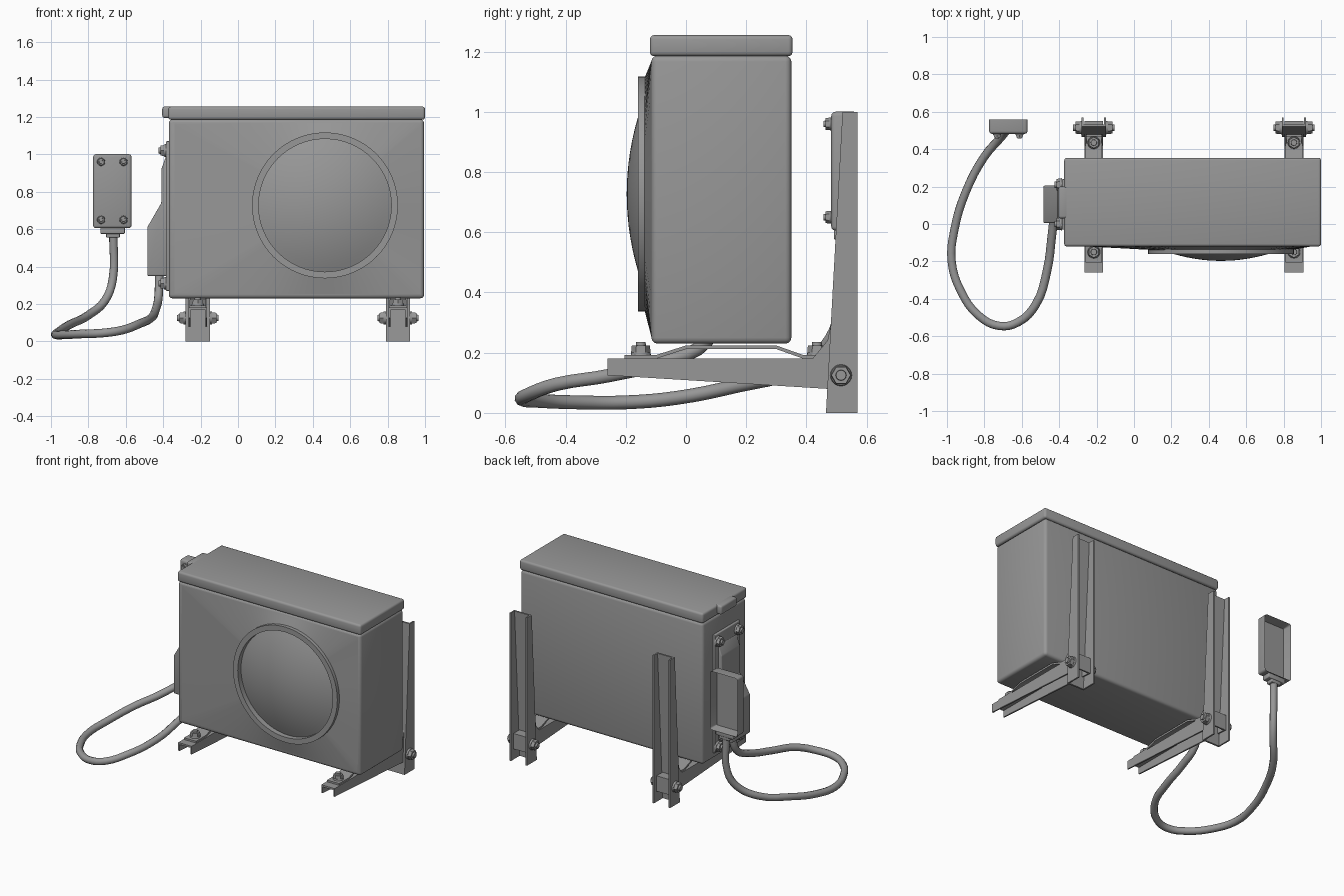
import bpy, bmesh, math
from mathutils import Matrix, Vector

if "Cube" in bpy.data.objects:
    bpy.data.objects.remove(bpy.data.objects["Cube"])

grey = bpy.data.materials.new("mid grey")
grey.use_nodes = True
COLOUR = (0.31, 0.31, 0.31, 1)
grey.diffuse_color = COLOUR
grey.node_tree.nodes["Principled BSDF"].inputs["Base Color"].default_value = COLOUR


def finish(name, bm, bevel=0, segments=3):
    """Turn a bmesh into an object, with optional rounded edges."""
    bmesh.ops.recalc_face_normals(bm, faces=bm.faces)
    if bevel:
        bmesh.ops.bevel(bm, geom=bm.edges[:], offset=bevel, segments=segments,
                        profile=0.5, affect='EDGES', clamp_overlap=True)
    mesh = bpy.data.meshes.new(name)
    bm.to_mesh(mesh)
    bm.free()
    mesh.materials.append(grey)
    mesh.shade_smooth()
    mesh.set_sharp_from_angle(angle=math.radians(35))
    obj = bpy.data.objects.new(name, mesh)
    bpy.context.scene.collection.objects.link(obj)
    return obj


def prism(name, outline, axis, lo, hi, bevel=0):
    """Extrude an outline along x (points are y, z) or y (points are x, z)."""
    bm = bmesh.new()

    def put(a, b, t):
        return bm.verts.new((t, a, b) if axis == 'x' else (a, t, b))
    face = bm.faces.new([put(a, b, lo) for a, b in outline])
    new = bmesh.ops.extrude_face_region(bm, geom=[face])["geom"]
    shift = Vector((hi - lo, 0, 0) if axis == 'x' else (0, hi - lo, 0))
    bmesh.ops.translate(bm, vec=shift, verts=[v for v in new if isinstance(v, bmesh.types.BMVert)])
    return finish(name, bm, bevel)


def box(name, x, y, z, bevel=0):
    outline = [(x[0], z[0]), (x[1], z[0]), (x[1], z[1]), (x[0], z[1])]
    return prism(name, outline, 'y', y[0], y[1], bevel)


def lathe(name, profile, centre, steps=64):
    """Spin (radius, y) points round the y axis through a centre."""
    bm = bmesh.new()
    verts = [bm.verts.new((r, y, 0)) for r, y in profile]
    edges = [bm.edges.new(pair) for pair in zip(verts, verts[1:])]
    bmesh.ops.spin(bm, geom=verts + edges, cent=(0, 0, 0), axis=(0, 1, 0),
                   angle=math.tau, steps=steps, use_duplicate=False)
    bmesh.ops.remove_doubles(bm, verts=bm.verts, dist=0.0005)
    bmesh.ops.translate(bm, vec=centre, verts=bm.verts)
    return finish(name, bm)


def bolt(name, base, direction, radius=0.033, height=0.045):
    """Round washer, hexagonal head and small stud."""
    bm = bmesh.new()
    start = 0
    for r, h, n in ((1.0, 0.25, 20), (0.95, 0.75, 6), (0.5, 1.0, 12)):
        top = height * h
        bmesh.ops.create_cone(bm, cap_ends=True, segments=n, radius1=radius * r,
                              radius2=radius * r * 0.93, depth=top - start,
                              matrix=Matrix.Translation((0, 0, (start + top) / 2)))
        start = top
    turn = Vector((0, 0, 1)).rotation_difference(Vector(direction)).to_matrix().to_4x4()
    bm.transform(Matrix.Translation(base) @ turn)
    return finish(name, bm)


# Casing and lid
box("casing", (-0.37, 0.995), (-0.115, 0.35), (0.23, 1.187), 0.02)
box("lid", (-0.373, 1.0), (-0.12, 0.354), (1.185, 1.255), 0.014)
box("lid_tab", (-0.405, -0.35), (0.03, 0.2), (1.195, 1.255), 0.012)

# Front panel swelling from the casing edge to the fan ring
FAN = Vector((0.465, 0, 0.727))
left, right, low, high = -0.35, 0.978, 0.25, 1.17
angles = {i * math.tau / 64 for i in range(64)}
for cx in (left, right):
    for cz in (low, high):
        angles.add(math.atan2(cz - FAN.z, cx - FAN.x) % math.tau)
bm = bmesh.new()
rows = []
for a in sorted(angles):
    c, s = math.cos(a), math.sin(a)
    reach = min(((right if c > 0 else left) - FAN.x) / c if abs(c) > 1e-6 else 9,
                ((high if s > 0 else low) - FAN.z) / s if abs(s) > 1e-6 else 9)
    rows.append([bm.verts.new((FAN.x + r * c, y, FAN.z + r * s))
                 for r, y in ((0.385, -0.138), (reach, -0.1145))])
for p, q in zip(rows, rows[1:] + rows[:1]):
    bm.faces.new((p[0], p[1], q[1], q[0]))
panel = finish("front_panel", bm)
if panel.data.polygons[0].normal.y > 0:
    panel.data.flip_normals()

# Fan ring and domed fan cover
lathe("fan_ring", [(0.39, -0.11), (0.39, -0.16), (0.355, -0.16), (0.355, -0.11), (0.39, -0.11)], FAN)
dome = [(0.355 * i / 10, -0.197 + 0.072 * (i / 10) ** 2) for i in range(11)]
lathe("fan_dome", dome + [(0.355, -0.11), (0, -0.11)], FAN)

# Service cover on the right side
box("cover_plate", (-0.385, -0.36), (-0.03, 0.24), (0.27, 1.07), 0.005)
prism("service_cover", [(-0.37, 0.35), (-0.485, 0.35), (-0.485, 0.61), (-0.41, 0.74),
                        (-0.41, 0.92), (-0.385, 0.99), (-0.37, 0.99)], 'y', 0.005, 0.205, 0.012)
for y in (0.0, 0.21):
    for z in (0.31, 1.02):
        bolt("cover_bolt", (-0.385, y, z), (-1, 0, 0), 0.035, 0.04)

# Wall brackets, one under each end of the casing
POST = [(0.465, 0), (0.57, 0), (0.57, 1), (0.52, 1)]
POST_WEB = [(0.465, 0), (0.477, 0), (0.532, 1), (0.52, 1)]
ARM = [(-0.26, 0.125), (0.55, 0.075), (0.55, 0.18), (-0.26, 0.18)]
FOOT = [(-0.205, 0.18), (-0.1, 0.18), (0.0, 0.212), (0.3, 0.212), (0.39, 0.18), (0.47, 0.18)]
foot = FOOT + [(y, z + 0.012) for y, z in reversed(FOOT)]
for side, cx in (("right", -0.215), ("left", 0.855)):
    prism(side + "_post_web", POST_WEB, 'x', cx - 0.065, cx + 0.065)
    for s in (-1, 1):
        outer, inner = cx + s * 0.065, cx + s * 0.055
        prism(side + "_post_flange", POST, 'x', min(outer, inner), max(outer, inner))
        outer, inner = cx + s * 0.05, cx + s * 0.04
        prism(side + "_arm_flange", ARM, 'x', min(outer, inner), max(outer, inner))
        prism(side + "_gusset", [(0.42, 0.18), (0.485, 0.18), (0.485, 0.31), (0.47, 0.24)],
              'x', min(outer, inner), max(outer, inner))
        bolt(side + "_post_bolt", (cx + s * 0.065, 0.515, 0.125), (s, 0, 0), 0.036, 0.045)
    box(side + "_arm_top", (cx - 0.05, cx + 0.05), (-0.26, 0.55), (0.168, 0.18))
    box(side + "_arm_end", (cx - 0.05, cx + 0.05), (0.54, 0.55), (0.076, 0.18))
    prism(side + "_foot_strap", foot, 'x', cx - 0.045, cx + 0.045)
    for y in (-0.15, 0.435):
        bolt(side + "_foot_bolt", (cx, y, 0.19), (0, 0, 1), 0.034, 0.045)

# Switch box with an open back
bm = bmesh.new()
bmesh.ops.create_cube(bm, size=1, matrix=Matrix.Translation((-0.672, 0.52, 0.803))
                      @ Matrix.Diagonal((0.205, 0.075, 0.395, 1)))
back = max(bm.faces, key=lambda f: f.calc_center_median().y)
edges = [e for e in bm.edges if e not in back.edges[:]]
bmesh.ops.bevel(bm, geom=edges, offset=0.014, segments=3, profile=0.5, affect='EDGES')
back = max(bm.faces, key=lambda f: (round(f.calc_center_median().y, 4), f.calc_area()))
bmesh.ops.inset_individual(bm, faces=[back], thickness=0.01)
bmesh.ops.translate(bm, vec=(0, -0.06, 0), verts=back.verts)
finish("switch_box", bm)
for x in (-0.732, -0.612):
    for z in (0.65, 0.96):
        bolt("switch_bolt", (x, 0.483, z), (0, -1, 0), 0.022, 0.026)
box("switch_collar", (-0.735, -0.605), (0.492, 0.55), (0.575, 0.608), 0.005)
box("cable_gland", (-0.705, -0.632), (0.498, 0.546), (0.555, 0.58), 0.005)

# Cable looping from the service cover to the switch box
PATH = [(-0.42, 0.11, 0.38), (-0.425, 0.07, 0.24), (-0.44, -0.07, 0.17), (-0.465, -0.25, 0.125),
        (-0.525, -0.43, 0.095), (-0.62, -0.525, 0.06), (-0.72, -0.545, 0.045), (-0.83, -0.49, 0.04),
        (-0.925, -0.36, 0.035), (-0.975, -0.2, 0.035), (-0.96, -0.03, 0.05), (-0.9, 0.17, 0.09),
        (-0.8, 0.36, 0.14), (-0.71, 0.465, 0.22), (-0.67, 0.515, 0.33), (-0.667, 0.522, 0.58)]
curve = bpy.data.curves.new("cable", 'CURVE')
curve.dimensions = '3D'
curve.bevel_depth = 0.023
curve.bevel_resolution = 3
curve.resolution_u = 4
curve.use_fill_caps = True
spline = curve.splines.new('BEZIER')
spline.bezier_points.add(len(PATH) - 1)
for point, co in zip(spline.bezier_points, PATH):
    point.co = co
    point.handle_left_type = point.handle_right_type = 'AUTO'
curve.materials.append(grey)
bpy.context.scene.collection.objects.link(bpy.data.objects.new("cable", curve))
